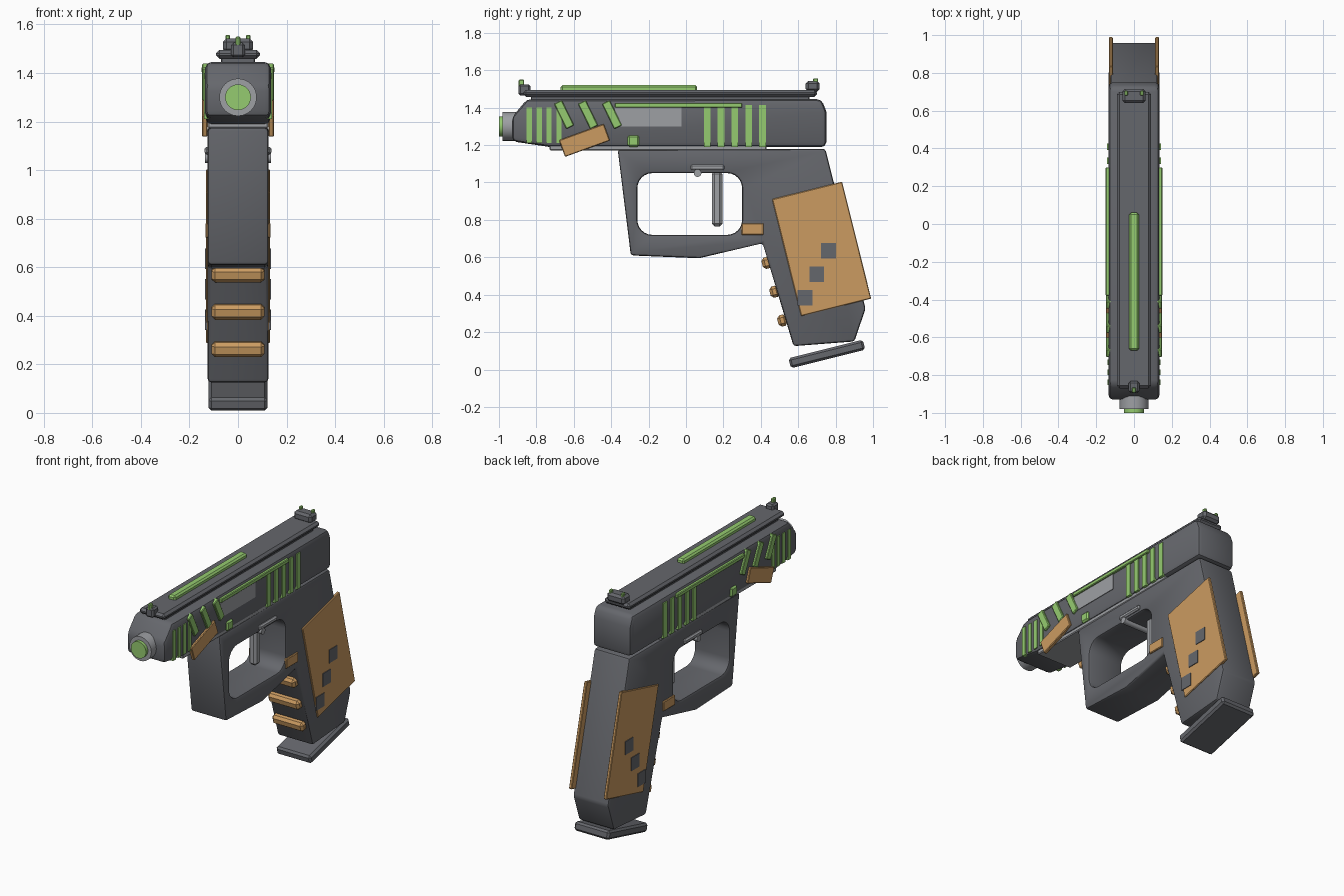
import bpy, bmesh, math
from mathutils import Matrix, Vector

if "Cube" in bpy.data.objects:
    bpy.data.objects.remove(bpy.data.objects["Cube"], do_unlink=True)


def material(name, rgb):
    m = bpy.data.materials.new(name)
    m.use_nodes = True
    m.diffuse_color = (*rgb, 1)
    m.node_tree.nodes["Principled BSDF"].inputs["Base Color"].default_value = (*rgb, 1)
    return m


DARK = material("dark grey", (0.13, 0.135, 0.15))
LIGHT = material("light grey", (0.34, 0.35, 0.37))
GREEN = material("green", (0.30, 0.60, 0.16))
ORANGE = material("orange", (0.60, 0.33, 0.12))


def make(name, bm, mat):
    bmesh.ops.recalc_face_normals(bm, faces=bm.faces)
    mesh = bpy.data.meshes.new(name)
    bm.to_mesh(mesh)
    bm.free()
    mesh.materials.append(mat)
    ob = bpy.data.objects.new(name, mesh)
    bpy.context.collection.objects.link(ob)
    return ob


def finish(ob, bevel, segments=2, cutter=None):
    """Apply an optional cut, then round the edges and smooth."""
    bpy.ops.object.select_all(action="DESELECT")
    ob.select_set(True)
    bpy.context.view_layer.objects.active = ob
    if cutter:
        cut = ob.modifiers.new("cut", "BOOLEAN")
        cut.object = cutter
        cut.solver = "EXACT"
        bpy.ops.object.modifier_apply(modifier="cut")
        bpy.data.objects.remove(cutter, do_unlink=True)
    if bevel:
        b = ob.modifiers.new("bevel", "BEVEL")
        b.width, b.segments = bevel, segments
        b.limit_method = "ANGLE"
        b.angle_limit = math.radians(30)
        bpy.ops.object.modifier_apply(modifier="bevel")
    bpy.ops.object.shade_smooth_by_angle(angle=math.radians(35))
    return ob


def profile(name, points, half, mat):
    """Extrude a side outline (y, z) across x."""
    bm = bmesh.new()
    face = bm.faces.new([bm.verts.new((-half, y, z)) for y, z in points])
    out = bmesh.ops.extrude_face_region(bm, geom=[face])
    verts = [v for v in out["geom"] if isinstance(v, bmesh.types.BMVert)]
    bmesh.ops.translate(bm, verts=verts, vec=(2 * half, 0, 0))
    return make(name, bm, mat)


def box(name, x, y, z, mat, tilt=0, bevel=0.005, segments=1):
    """Box from (min, max) ranges, tilted about its centre around x."""
    lo, hi = Vector((x[0], y[0], z[0])), Vector((x[1], y[1], z[1]))
    size = hi - lo
    bm = bmesh.new()
    bmesh.ops.create_cube(bm, size=1, matrix=Matrix.Translation((lo + hi) / 2)
                          @ Matrix.Rotation(math.radians(tilt), 4, "X")
                          @ Matrix.Diagonal((*size, 1)))
    return finish(make(name, bm, mat), bevel, segments)


def pair(name, x, y, z, mat, tilt=0, bevel=0.004):
    box("left_" + name, x, y, z, mat, tilt, bevel)
    box("right_" + name, (-x[1], -x[0]), y, z, mat, tilt, bevel)


def around(c, size):
    return (c - size / 2, c + size / 2)


def cylinder(name, radius, centre, depth, axis, mat, bevel=0):
    bm = bmesh.new()
    bmesh.ops.create_cone(bm, cap_ends=True, segments=32, radius1=radius, radius2=radius,
                          depth=depth, matrix=Matrix.Translation(centre)
                          @ Matrix.Rotation(math.pi / 2, 4, axis))
    return finish(make(name, bm, mat), bevel)


# Slide
finish(profile("slide", [(-0.93, 1.22), (-0.73, 1.19), (0.75, 1.19), (0.75, 1.38),
                         (0.725, 1.445), (-0.85, 1.445), (-0.93, 1.35)], 0.135, DARK), 0.025)
box("slide_rail", (-0.125, 0.125), (-0.73, 0.43), (1.172, 1.2), LIGHT)

# Frame and grip with the rounded guard opening
frame = profile("frame", [(-0.365, 1.175), (-0.295, 0.61), (0.07, 0.595), (0.41, 0.675),
                          (0.575, 0.125), (0.9, 0.15), (0.96, 0.325), (0.745, 1.18)],
                0.125, DARK)
R = 0.08
corners = [(0.22, 0.97, 0), (-0.18, 0.97, 1), (-0.18, 0.80, 2), (0.22, 0.80, 3)]
hole = [(y + R * math.cos(a), z + R * math.sin(a)) for y, z, q in corners
        for a in [math.pi / 2 * (q + i / 6) for i in range(7)]]
opening = profile("opening_cutter", hole, 0.3, DARK)
opening.hide_render = True
finish(frame, 0.014, 2, opening)

# Magazine base
box("magazine_base", (-0.122, 0.122), around(0.753, 0.41), around(0.083, 0.055),
    DARK, 14, 0.012)

# Top rib, glowing strip and sights
box("top_rib", (-0.09, 0.09), (-0.87, 0.7), (1.458, 1.495), DARK, bevel=0.014)
box("top_rib_base", (-0.07, 0.07), (-0.83, 0.66), (1.43, 1.465), DARK)
box("top_strip", (-0.026, 0.026), (-0.67, 0.06), (1.485, 1.52), GREEN, bevel=0.01)
box("front_sight", (-0.028, 0.028), (-0.895, -0.832), (1.465, 1.525), DARK, bevel=0.01)
box("front_sight_post", (-0.01, 0.01), (-0.895, -0.865), (1.51, 1.55), GREEN)
box("rear_sight", (-0.062, 0.062), (0.64, 0.715), (1.485, 1.542), DARK, bevel=0.014)
pair("rear_sight_dot", (0.033, 0.051), (0.68, 0.706), (1.53, 1.557), GREEN)

# Muzzle
cylinder("muzzle", 0.077, (0, -0.945, 1.3), 0.07, "X", LIGHT)
cylinder("muzzle_lens", 0.053, (0, -0.98, 1.3), 0.04, "X", GREEN)

# Slide stripes
for i in range(4):
    pair(f"front_stripe_{i}", (0.12, 0.14), around(-0.838 + i * 0.053, 0.028),
         (1.21, 1.4), GREEN, bevel=0)
for i in range(3):
    pair(f"slanted_stripe_{i}", (0.12, 0.148), around(-0.652 + i * 0.128, 0.046),
         around(1.363, 0.15), GREEN, 26)
for i in range(5):
    pair(f"rear_stripe_{i}", (0.12, 0.142), around(0.113 + i * 0.074, 0.036),
         (1.19, 1.415), GREEN, bevel=0)
pair("long_stripe", (0.12, 0.15), (-0.38, 0.3), (1.4, 1.425), GREEN)
pair("catch", (0.12, 0.146), (-0.312, -0.25), (1.19, 1.252), GREEN, bevel=0.01)
pair("front_plate", (0.125, 0.148), around(-0.543, 0.255), around(1.225, 0.095), ORANGE, 20)
box("ejection_port", (0.12, 0.139), (-0.38, -0.025), (1.3, 1.4), LIGHT, bevel=0)

# Trigger, lever and pin
box("trigger", (-0.028, 0.028), (0.138, 0.195), (0.765, 1.06), LIGHT, bevel=0.015)
pair("lever", (0.115, 0.138), (0.025, 0.205), (1.065, 1.095), LIGHT, bevel=0.008)
cylinder("pin", 0.02, (0, 0.062, 1.05), 0.27, "Y", LIGHT)

# Grip panels with inlaid squares, side buttons and finger ribs
pair("grip_panel", (0.112, 0.132), around(0.725, 0.386), around(0.645, 0.644), ORANGE, 14)
for i in range(3):
    pair(f"grip_square_{i}", (0.128, 0.136), around(0.635 + i * 0.064, 0.08),
         around(0.383 + i * 0.126, 0.084), DARK, bevel=0)
pair("grip_button", (0.115, 0.134), (0.297, 0.415), (0.72, 0.782), ORANGE)
for i in range(3):
    box(f"finger_rib_{i}", (-0.11, 0.11), around(0.515 - i * 0.042, 0.05),
        around(0.262 + i * 0.154, 0.062), ORANGE, 14, 0.015)
